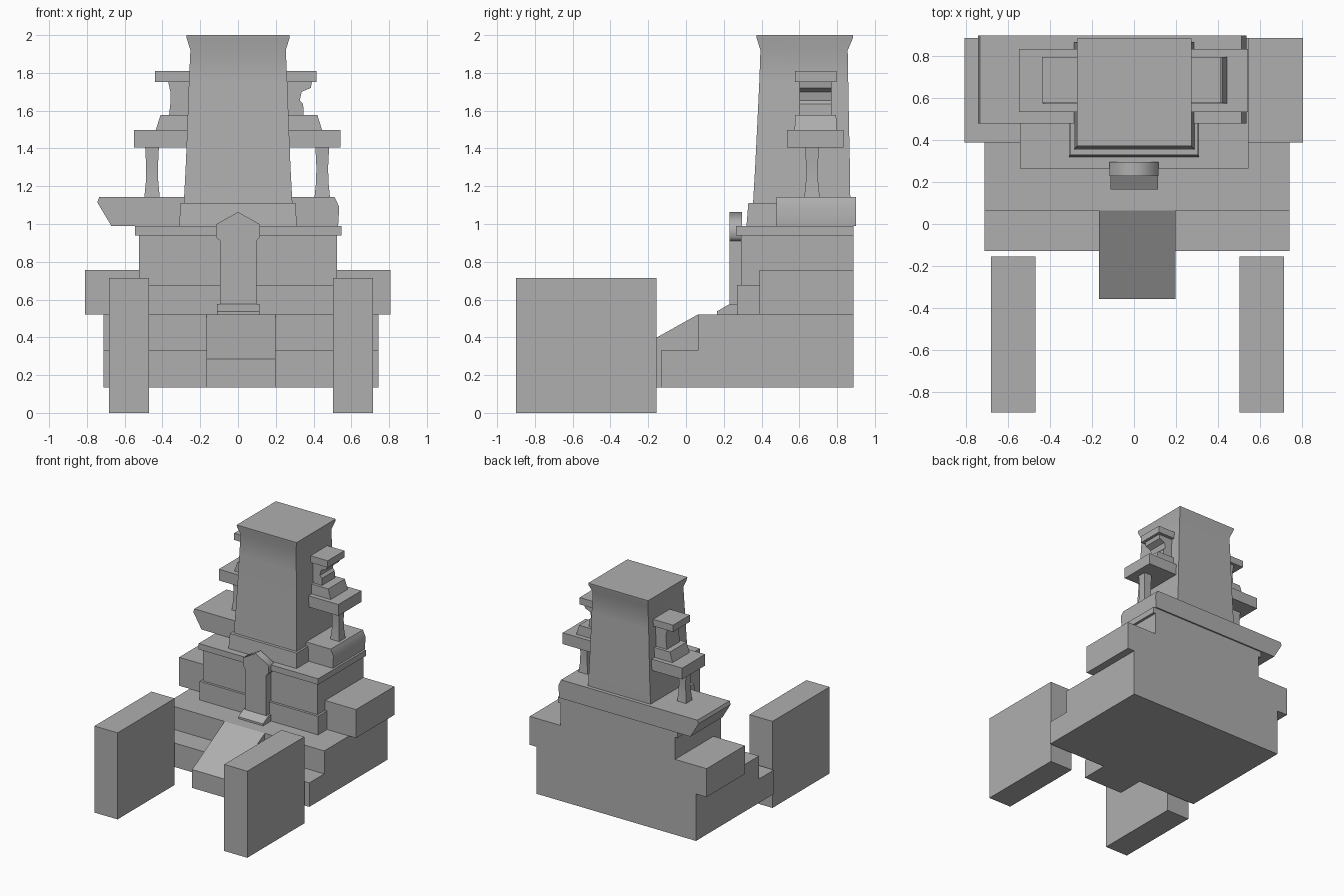
import bpy, bmesh

# Mid-grey stone used everywhere
stone = bpy.data.materials.new("grey_stone")
stone.diffuse_color = (0.43, 0.43, 0.43, 1)


def finish(name, bm, smooth=0):
    bmesh.ops.recalc_face_normals(bm, faces=bm.faces[:])
    me = bpy.data.meshes.new(name)
    bm.to_mesh(me)
    bm.free()
    me.materials.append(stone)
    ob = bpy.data.objects.new(name, me)
    bpy.context.collection.objects.link(ob)
    if smooth:
        bpy.ops.object.select_all(action='DESELECT')
        ob.select_set(True)
        bpy.context.view_layer.objects.active = ob
        bpy.ops.object.shade_smooth_by_angle(angle=smooth)
    return ob


def loft(name, rings, smooth=0):
    """Stack rectangles (x0, x1, y0, y1, z) into a closed solid."""
    bm = bmesh.new()
    loops = [[bm.verts.new((x, y, z)) for x, y in ((a, c), (b, c), (b, d), (a, d))]
             for a, b, c, d, z in rings]
    bm.faces.new(loops[0])
    bm.faces.new(loops[-1])
    for lo, hi in zip(loops, loops[1:]):
        for i in range(4):
            j = (i + 1) % 4
            bm.faces.new((lo[i], lo[j], hi[j], hi[i]))
    return finish(name, bm, smooth)


def box(name, x0, x1, y0, y1, z0, z1):
    return loft(name, [(x0, x1, y0, y1, z0), (x0, x1, y0, y1, z1)])


def prism(name, profile, axis, lo, hi, smooth=0):
    """Extrude a 2D profile along x (profile = y,z) or along y (profile = x,z)."""
    bm = bmesh.new()
    place = (lambda p, t: (t, p[0], p[1])) if axis == 'x' else (lambda p, t: (p[0], t, p[1]))
    a = [bm.verts.new(place(p, lo)) for p in profile]
    b = [bm.verts.new(place(p, hi)) for p in profile]
    bm.faces.new(a)
    bm.faces.new(b)
    n = len(a)
    for i in range(n):
        j = (i + 1) % n
        bm.faces.new((a[i], a[j], b[j], b[i]))
    return finish(name, bm, smooth)


BACK = 0.888

# Free-standing front walls
for side, x in (("left", -0.682), ("right", 0.504)):
    box(side + "_front_wall", x, x + 0.211, -0.90, -0.155, 0, 0.715)

# Stepped base and entrance ramp
prism("stepped_base", [(-0.13, 0.134), (BACK, 0.134), (BACK, 0.522), (0.065, 0.522),
                       (0.065, 0.332), (-0.13, 0.332)], 'x', -0.713, 0.743)
prism("entrance_ramp", [(-0.358, 0.134), (0.065, 0.134), (0.065, 0.522), (-0.358, 0.286)],
      'x', -0.168, 0.199)

# Side blocks, plinth, main body and cornice
box("left_side_block", -0.81, -0.52, 0.388, BACK, 0.522, 0.757)
box("right_side_block", 0.52, 0.807, 0.388, BACK, 0.522, 0.757)
box("body_plinth", -0.542, 0.543, 0.27, BACK, 0.522, 0.676)
box("main_body", -0.523, 0.525, 0.29, BACK, 0.676, 0.945)
box("body_cornice", -0.545, 0.547, 0.265, BACK, 0.94, 0.989)

# Doorway pillar: sloped foot, shaft and pointed cap
prism("pillar_foot", [(0.165, 0.522), (0.29, 0.522), (0.29, 0.576), (0.23, 0.576),
                      (0.165, 0.538)], 'x', -0.112, 0.114)
box("pillar_shaft", -0.095, 0.097, 0.23, 0.297, 0.57, 0.912)
prism("pillar_cap", [(-0.095, 0.91), (0.097, 0.91), (0.116, 0.93), (0.116, 0.998),
                     (0, 1.064), (-0.116, 0.998), (-0.116, 0.93)], 'y', 0.23, 0.297, 1.1)

# Tower footing and asymmetric wing roof
loft("tower_footing", [(-0.311, 0.311, 0.32, BACK, 0.989), (-0.305, 0.305, 0.33, BACK, 1.111)])
prism("wing_roof", [(-0.67, 0.989), (0.53, 0.989), (0.536, 1.09), (0.512, 1.142),
                    (-0.735, 1.142), (-0.745, 1.115)], 'y', 0.48, 0.9, 0.6)

# Tapering central tower with flared crown
loft("central_tower", [
    (-0.287, 0.288, 0.355, 0.87, 1.11),
    (-0.277, 0.278, 0.366, 0.868, 1.3),
    (-0.268, 0.269, 0.377, 0.863, 1.52),
    (-0.26, 0.261, 0.388, 0.859, 1.75),
    (-0.252, 0.253, 0.394, 0.856, 1.92),
    (-0.272, 0.273, 0.374, 0.884, 1.985),
    (-0.273, 0.274, 0.373, 0.885, 2.0)], 0.6)

# Side turrets carried on waisted columns
for side, c in (("left", -0.455), ("right", 0.446)):
    loft(side + "_column", [(c - w, c + w, 0.667 - w, 0.667 + w, z) for w, z in
                            ((0.041, 1.14), (0.033, 1.22), (0.031, 1.3), (0.035, 1.38), (0.037, 1.42))], 0.35)
box("turret_slab", -0.55, 0.543, 0.535, 0.835, 1.405, 1.498)
loft("turret_slope", [(-0.435, 0.445, 0.575, 0.797, 1.498), (-0.41, 0.42, 0.578, 0.795, 1.578)])
prism("turret_neck", [(-0.365, 1.575), (0.347, 1.575), (0.345, 1.635), (0.327, 1.655),
                      (0.337, 1.7), (0.385, 1.72), (0.392, 1.755), (-0.37, 1.755),
                      (-0.358, 1.7), (-0.358, 1.64)], 'y', 0.602, 0.77, 0.35)
box("turret_cap", -0.44, 0.415, 0.578, 0.797, 1.753, 1.809)
